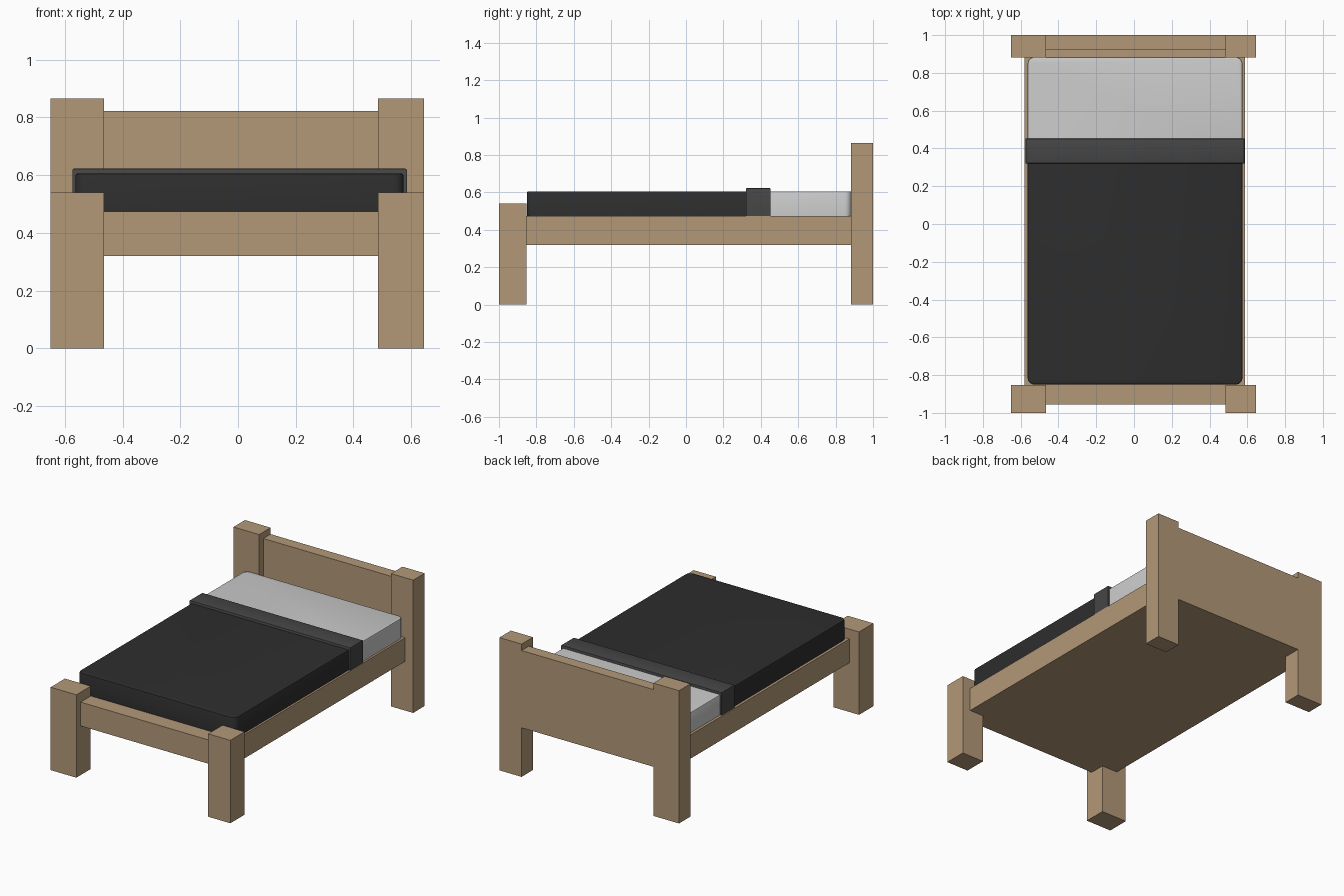
import bpy, bmesh

if "Cube" in bpy.data.objects:
    bpy.data.objects.remove(bpy.data.objects["Cube"])


def material(name, rgb):
    m = bpy.data.materials.new(name)
    m.diffuse_color = (*rgb, 1)
    m.use_nodes = True
    m.node_tree.nodes["Principled BSDF"].inputs["Base Color"].default_value = m.diffuse_color
    return m


wood = material("wood", (0.45, 0.315, 0.19))
sheet_white = material("sheet white", (0.60, 0.60, 0.60))
blanket_black = material("blanket black", (0.027, 0.027, 0.027))
fold_grey = material("fold grey", (0.06, 0.06, 0.06))


def box(name, x, y, z, mat, corner=0.0, edge=0.0):
    """Box from (min, max) ranges; corner rounds vertical edges, edge rounds the top rim."""
    bm = bmesh.new()
    bmesh.ops.create_cube(bm, size=1)
    for v in bm.verts:
        v.co = [r[0] if c < 0 else r[1] for c, r in zip(v.co, (x, y, z))]
    if corner:
        upright = [e for e in bm.edges if abs(e.verts[0].co.z - e.verts[1].co.z) > 0.01]
        bmesh.ops.bevel(bm, geom=upright, offset=corner, segments=5, profile=0.5, affect='EDGES')
    if edge:
        rim = [e for e in bm.edges if all(v.co.z > z[1] - 1e-4 for v in e.verts)]
        bmesh.ops.bevel(bm, geom=rim, offset=edge, segments=2, profile=0.5, affect='EDGES')
    mesh = bpy.data.meshes.new(name)
    bm.to_mesh(mesh)
    bm.free()
    mesh.materials.append(mat)
    ob = bpy.data.objects.new(name, mesh)
    bpy.context.collection.objects.link(ob)
    if corner or edge:
        bpy.ops.object.select_all(action='DESELECT')
        ob.select_set(True)
        bpy.context.view_layer.objects.active = ob
        bpy.ops.object.shade_smooth_by_angle()
    return ob


# Corner posts: short at the foot, tall at the head
for side, x in (("left", (-0.65, -0.465)), ("right", (0.485, 0.645))):
    box("front_post_" + side, x, (-1.0, -0.853), (0, 0.54), wood)
    box("back_post_" + side, x, (0.882, 1.0), (0, 0.865), wood)

# Bed base, foot rail and headboard
box("bed_base", (-0.58, 0.587), (-0.853, 0.925), (0.32, 0.475), wood)
box("foot_rail", (-0.465, 0.485), (-0.955, -0.853), (0.32, 0.475), wood)
box("headboard", (-0.465, 0.485), (0.925, 1.0), (0.32, 0.823), wood)

# Mattress: white sheet at the head, dark blanket toward the foot
mattress = box("mattress", (-0.563, 0.574), (-0.85, 0.884), (0.475, 0.606),
               sheet_white, corner=0.035, edge=0.008)
mattress.data.materials.append(blanket_black)
bm = bmesh.new()
bm.from_mesh(mattress.data)
bmesh.ops.bisect_plane(bm, geom=bm.verts[:] + bm.edges[:] + bm.faces[:],
                       plane_co=(0, 0.385, 0), plane_no=(0, 1, 0))
for f in bm.faces:
    f.material_index = int(f.calc_center_median().y < 0.385)
bm.to_mesh(mattress.data)
bm.free()

# Folded-over band of the blanket
box("blanket_fold", (-0.574, 0.585), (0.32, 0.452), (0.475, 0.623), fold_grey, edge=0.006)
